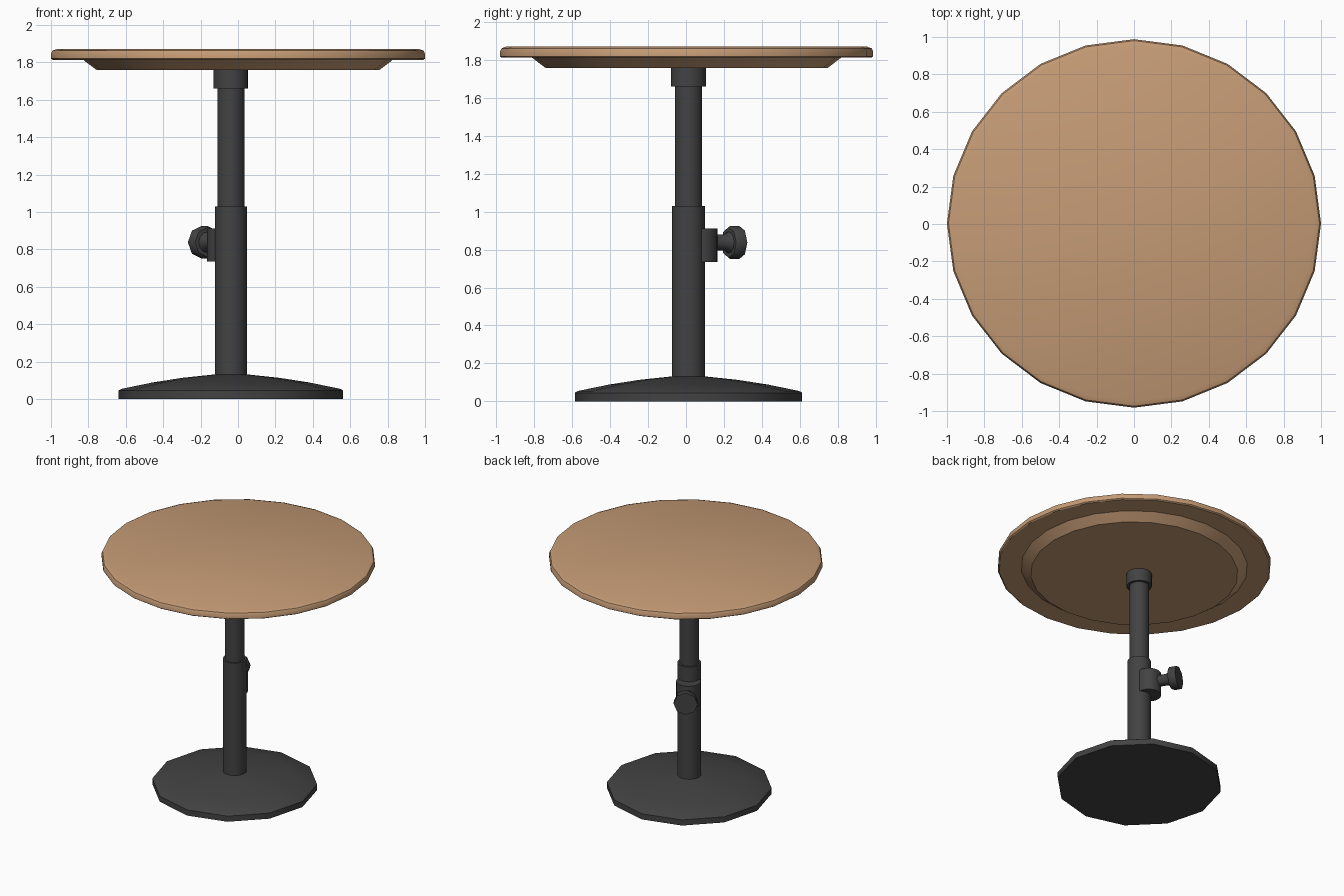
import bpy, math
from mathutils import Vector

if "Cube" in bpy.data.objects:
    bpy.data.objects.remove(bpy.data.objects["Cube"])


def material(name, rgb):
    m = bpy.data.materials.new(name)
    m.diffuse_color = (*rgb, 1)
    m.use_nodes = True
    m.node_tree.nodes["Principled BSDF"].inputs["Base Color"].default_value = m.diffuse_color
    return m


WOOD = material("wood", (0.56, 0.33, 0.18))
METAL = material("dark_metal", (0.055, 0.055, 0.055))


def lathe(name, profile, sides, mat, loc=(0, 0, 0), axis=(0, 0, 1), smooth=35):
    """Spin a (radius, height) profile around z, cap both ends, aim along axis."""
    verts, faces = [], []
    for r, z in profile:
        for i in range(sides):
            a = math.tau * i / sides
            verts.append((r * math.cos(a), r * math.sin(a), z))
    for k in range(len(profile) - 1):
        for i in range(sides):
            j = (i + 1) % sides
            a, b = k * sides, (k + 1) * sides
            faces.append((a + i, a + j, b + j, b + i))
    faces.append(tuple(reversed(range(sides))))
    faces.append(tuple(range((len(profile) - 1) * sides, len(profile) * sides)))
    mesh = bpy.data.meshes.new(name)
    mesh.from_pydata(verts, [], faces)
    mesh.materials.append(mat)
    ob = bpy.data.objects.new(name, mesh)
    bpy.context.collection.objects.link(ob)
    ob.location = loc
    ob.rotation_euler = Vector(axis).to_track_quat('Z', 'Y').to_euler()
    bpy.ops.object.select_all(action='DESELECT')
    ob.select_set(True)
    bpy.context.view_layer.objects.active = ob
    bpy.ops.object.shade_smooth_by_angle(angle=math.radians(smooth))
    return ob


# Round table top with a softened upper edge, and the tapered plate below it
top = lathe("table_top", [(0.99, 1.813), (1.0, 1.82), (1.0, 1.845), (0.992, 1.862),
                          (0.965, 1.872)], 24, WOOD, loc=(0, 0.003, 0))
plate = lathe("under_plate", [(0.757, 1.76), (0.83, 1.815)], 24, WOOD, loc=(0, 0.003, 0))
for ob in (top, plate):
    ob.scale = (1, 0.985, 1)
    ob.rotation_euler = (0, 0, 0)

# Pedestal, standing slightly off the centre of the top
CX, CY = -0.038, 0.013
post = (CX, CY, 0)
lathe("base", [(0.6, 0), (0.6, 0.045), (0.585, 0.054), (0.42, 0.088), (0.26, 0.113),
               (0.08, 0.132)], 12, METAL, post)
lathe("lower_column", [(0.086, 0.10), (0.086, 1.03)], 20, METAL, post)
lathe("upper_column", [(0.072, 1.0), (0.072, 1.68)], 20, METAL, post)
lathe("collar", [(0.092, 1.66), (0.092, 1.765)], 20, METAL, post)

# Height clamp: upright boss, neck and eight-sided knob aimed at the back left
out = Vector((-0.5, 0.866, 0))
boss = Vector((CX, CY, 0)) + out * 0.074
lathe("clamp_boss", [(0.09, 0.735), (0.09, 0.912)], 20, METAL, boss)
knob_at = (CX, CY, 0.838)
lathe("clamp_neck", [(0.042, 0.12), (0.042, 0.215), (0.062, 0.255)], 12, METAL,
      knob_at, out)
lathe("clamp_knob", [(0.08, 0.245), (0.088, 0.255), (0.088, 0.308)], 8, METAL,
      knob_at, out, 50)
